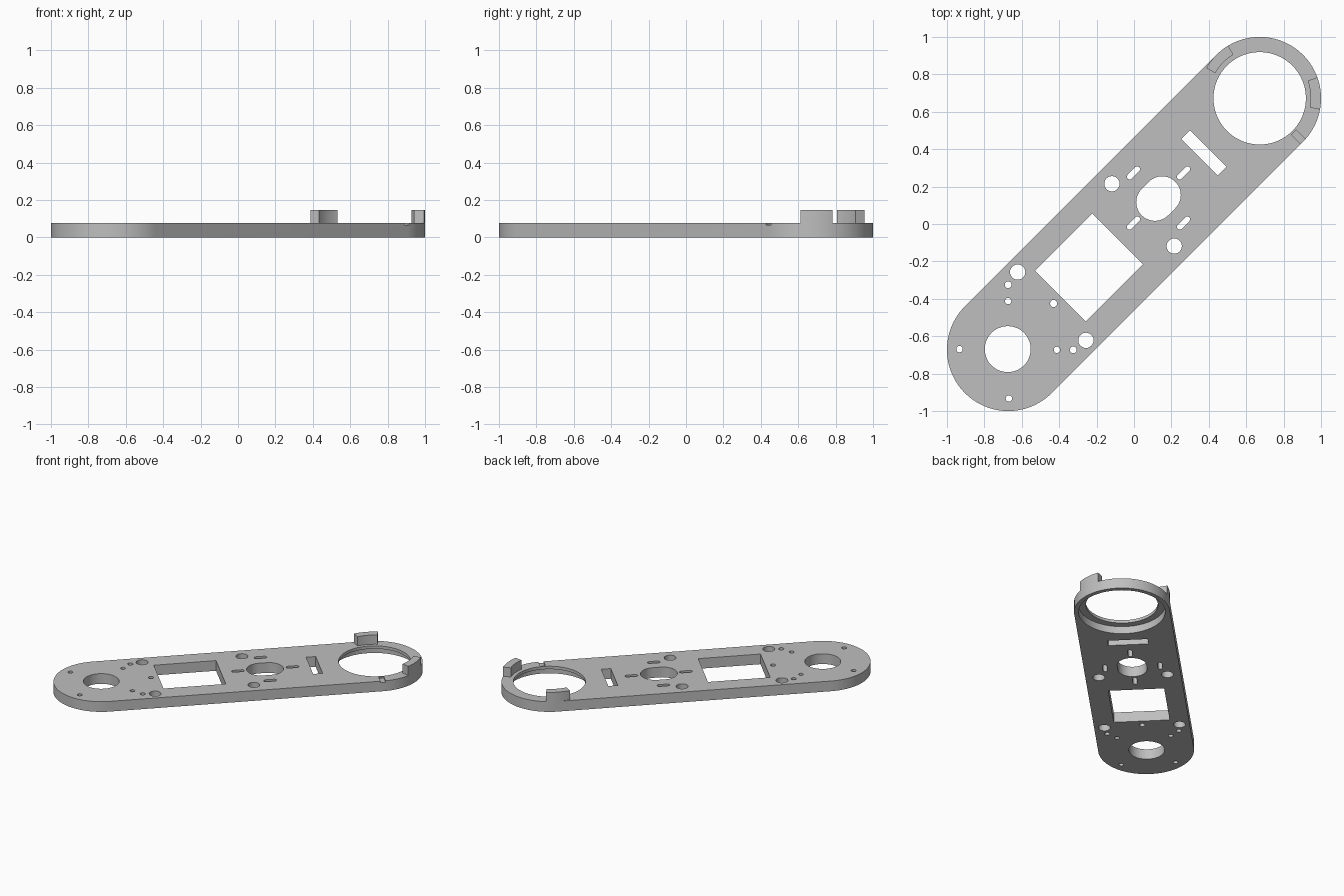
import bpy, bmesh, math
from mathutils import Vector

cube = bpy.data.objects.get("Cube")
if cube:
    bpy.data.objects.remove(cube, do_unlink=True)

grey = bpy.data.materials.new("light grey")
grey.use_nodes = True
grey.diffuse_color = (0.52, 0.52, 0.52, 1)
grey.node_tree.nodes["Principled BSDF"].inputs["Base Color"].default_value = grey.diffuse_color

TOP = 0.077           # plate thickness
END = 0.672           # end centres lie at (+-END, +-END)
RADIUS = 0.328
ALONG = Vector((1, 1)).normalized()
ACROSS = Vector((1, -1)).normalized()


def arc(centre, r, start, stop, n):
    """Points on an arc, angles in degrees."""
    c = Vector(centre)
    angles = [math.radians(start + (stop - start) * i / n) for i in range(n + 1)]
    return [c + r * Vector((math.cos(a), math.sin(a))) for a in angles]


def circle(centre, r, n=32):
    return arc(centre, r, 0, 360, n)[:-1]


def slot(centre, half, r, n=16):
    """Rounded slot running along the plate."""
    c = Vector(centre)
    return arc(c + ALONG * half, r, -45, 135, n) + arc(c - ALONG * half, r, 135, 315, n)


def box(centre, length, width):
    """Rectangle aligned with the plate."""
    c, u, v = Vector(centre), ALONG * length / 2, ACROSS * width / 2
    return [c + u + v, c + u - v, c - u - v, c - u + v]


def extrude(name, loops, z0, z1):
    """Solid from an outline followed by its holes."""
    bm = bmesh.new()
    for loop in loops:
        vs = [bm.verts.new((p.x, p.y, z0)) for p in loop]
        for a, b in zip(vs, vs[1:] + vs[:1]):
            bm.edges.new((a, b))
    bmesh.ops.triangle_fill(bm, use_beauty=True, edges=bm.edges[:])
    ext = bmesh.ops.extrude_face_region(bm, geom=bm.faces[:])
    moved = [g for g in ext["geom"] if isinstance(g, bmesh.types.BMVert)]
    bmesh.ops.translate(bm, verts=moved, vec=(0, 0, z1 - z0))
    bmesh.ops.recalc_face_normals(bm, faces=bm.faces[:])
    mesh = bpy.data.meshes.new(name)
    bm.to_mesh(mesh)
    bm.free()
    mesh.materials.append(grey)
    obj = bpy.data.objects.new(name, mesh)
    bpy.context.collection.objects.link(obj)
    return obj


def activate(obj):
    bpy.ops.object.select_all(action="DESELECT")
    obj.select_set(True)
    bpy.context.view_layer.objects.active = obj


def cut(target, cutter):
    cutter.hide_render = True
    mod = target.modifiers.new("cut", "BOOLEAN")
    mod.operation, mod.solver, mod.object = "DIFFERENCE", "EXACT", cutter
    activate(target)
    bpy.ops.object.modifier_apply(modifier=mod.name)
    bpy.data.objects.remove(cutter, do_unlink=True)


ring = Vector((END, END))
hub = Vector((-END - 0.003, -END + 0.003))

# Plate outline, large holes and windows
loops = [slot((0, 0), END * math.sqrt(2), RADIUS, 48),
         circle(ring, 0.247, 96),
         circle(hub, 0.123, 48),
         box((-0.24, -0.233), 0.433, 0.384),
         box((0.373, 0.38), 0.066, 0.276),
         slot((0.131, 0.136), 0.027, 0.1, 24)]

# Adjustment slots around the oblong hole
for x in (-0.003, 0.265):
    for y in (0.005, 0.273):
        loops.append(slot((x, y), 0.029, 0.015, 8))

# Bolt holes, placed in mirrored pairs about the long axis
for x, y, r in ((-0.622, -0.257, 0.041), (-0.118, 0.215, 0.041),
                (-0.933, -0.669, 0.017), (-0.673, -0.412, 0.017),
                (-0.673, -0.325, 0.018)):
    loops += [circle((x, y), r, 24), circle((y, x), r, 24)]
loops.append(circle((-0.43, -0.425), 0.019, 24))

plate = extrude("plate", loops, 0, TOP)

# Counterbore beneath the ring, and the small notch in its rim
cut(plate, extrude("counterbore_cutter", [circle(ring, 0.297, 96)], -0.05, 0.055))
cut(plate, extrude("notch_cutter", [box(ring + ACROSS * 0.296, 0.036, 0.075)], 0.066, 0.12))

# Curved retaining clips on the ring
clips = []
for name, start, stop in (("left_clip", -10.5, 20), ("rear_clip", 121, 150.5)):
    outline = arc(ring, RADIUS, start, stop, 12) + arc(ring, 0.273, stop, start, 12)
    clips.append(extrude(name, [outline], TOP, 0.147))

for obj in [plate] + clips:
    activate(obj)
    bpy.ops.object.shade_smooth_by_angle(angle=math.radians(30))
